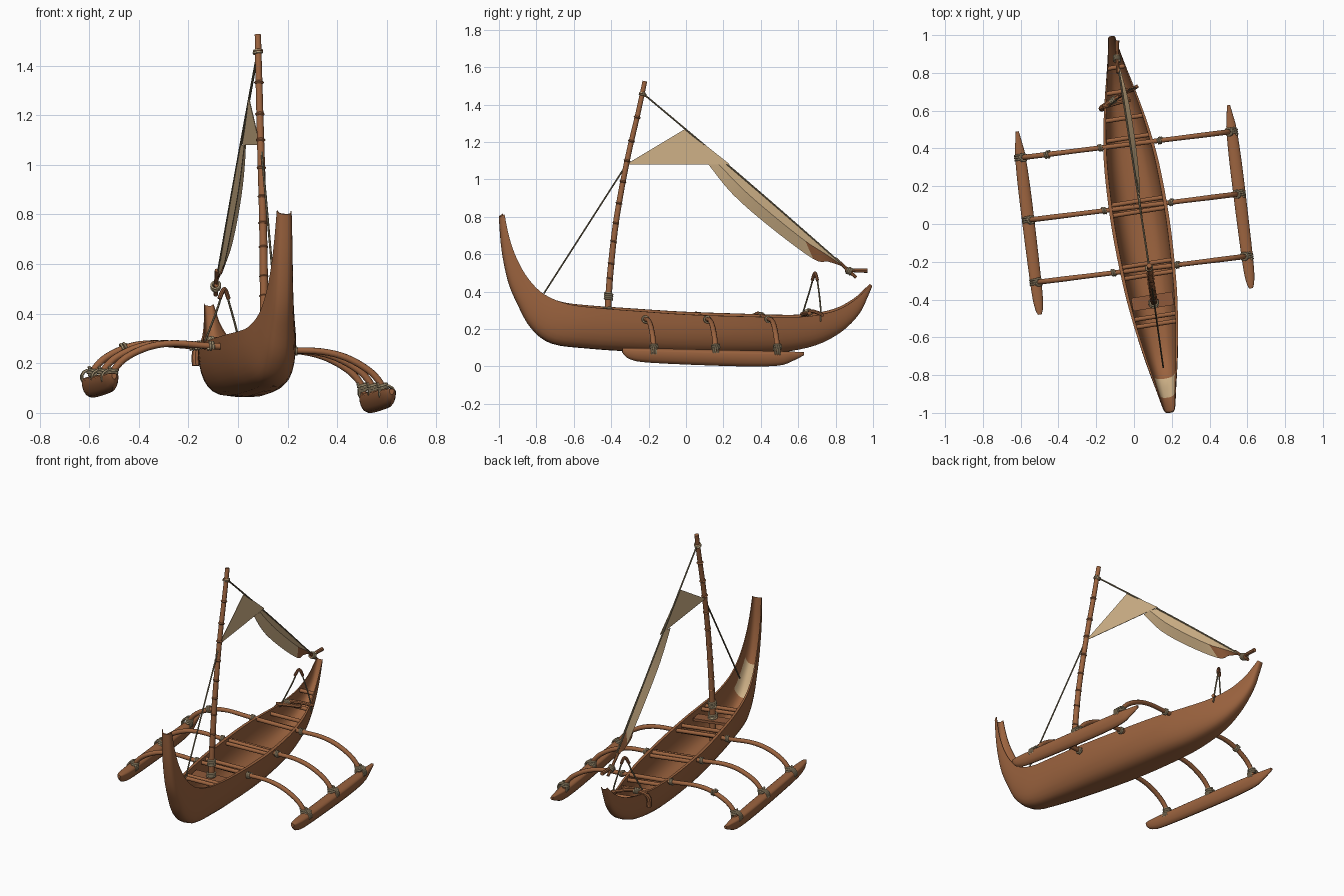
import bpy, bmesh, math
from mathutils import Vector

if "Cube" in bpy.data.objects:
    bpy.data.objects.remove(bpy.data.objects["Cube"])


def material(name, rgb):
    m = bpy.data.materials.new(name)
    m.diffuse_color = (*rgb, 1)
    m.use_nodes = True
    m.node_tree.nodes["Principled BSDF"].inputs["Base Color"].default_value = m.diffuse_color
    return m


WOOD = material("brown wood", (0.33, 0.125, 0.049))
DARK = material("dark wood", (0.27, 0.10, 0.042))
SAIL = material("tan cloth", (0.64, 0.455, 0.25))
LASH = material("pale lashing", (0.50, 0.39, 0.23))
ROPE = material("dull rope", (0.21, 0.17, 0.10))


def W(u, v, z, yaw=0.155, cx=0.035):
    """Boat frame (along, across, up) to world: the boat is yawed and rolled."""
    return Vector((cx - yaw * u + 0.99 * v, u + yaw * v, z - 0.055 * v))


def O(u, v, z):
    """Outrigger frame, yawed a little less than the hull."""
    return W(u, v, z, 0.123, 0.01)


def smooth_rows(rows, n):
    """Catmull-Rom interpolation of tuples of any length."""
    out = []
    for i in range(len(rows) - 1):
        p0, p1 = rows[max(i - 1, 0)], rows[i]
        p2, p3 = rows[i + 1], rows[min(i + 2, len(rows) - 1)]
        for k in range(n):
            t = k / n
            out.append(tuple(
                0.5 * (2 * b + (c - a) * t + (2 * a - 5 * b + 4 * c - d) * t * t
                       + (3 * b - a - 3 * c + d) * t ** 3)
                for a, b, c, d in zip(p0, p1, p2, p3)))
    return out + [tuple(rows[-1])]


def finish(name, bm, mats, angle=40):
    bmesh.ops.recalc_face_normals(bm, faces=bm.faces)
    me = bpy.data.meshes.new(name)
    bm.to_mesh(me)
    bm.free()
    for m in mats:
        me.materials.append(m)
    me.shade_smooth()
    me.set_sharp_from_angle(angle=math.radians(angle))
    ob = bpy.data.objects.new(name, me)
    bpy.context.collection.objects.link(ob)
    return ob


def loft(name, rings, mats, rule=None):
    """Skin closed rings and cap both ends; rule(i, j) gives a material index."""
    bm = bmesh.new()
    vs = [[bm.verts.new(p) for p in r] for r in rings]
    n = len(rings[0])
    for i in range(len(vs) - 1):
        for j in range(n):
            f = bm.faces.new((vs[i][j], vs[i][(j + 1) % n],
                              vs[i + 1][(j + 1) % n], vs[i + 1][j]))
            f.material_index = rule(i, j) if rule else 0
    bm.faces.new(vs[0])
    bm.faces.new(vs[-1][::-1])
    return finish(name, bm, mats)


def tube(name, pts, radius, mat, sides=10, n=4):
    """Round bar through points; radius is a number or one number per point."""
    rad = radius if isinstance(radius, (list, tuple)) else [radius] * len(pts)
    rows = [(*p, r) for p, r in zip(pts, rad)]
    if n > 1:
        rows = smooth_rows(rows, n)
    ps = [Vector(r[:3]) for r in rows]
    side, rings = None, []
    for i, p in enumerate(ps):
        d = (ps[min(i + 1, len(ps) - 1)] - ps[max(i - 1, 0)]).normalized()
        side = d.orthogonal() if side is None else side - d * side.dot(d)
        side.normalize()
        up = d.cross(side)
        rings.append([p + rows[i][3] * (side * math.cos(a) + up * math.sin(a))
                      for a in (2 * math.pi * k / sides for k in range(sides))])
    return loft(name, rings, [mat])


def coil(name, p, d, R, length, turns, mat=LASH, r=0.0055):
    """Rope wound round an axis."""
    d = Vector(d).normalized()
    a, steps = d.orthogonal().normalized(), turns * 12
    b = d.cross(a)
    pts = []
    for i in range(steps + 1):
        t = 2 * math.pi * i / 12
        pts.append(Vector(p) + d * length * (i / steps - 0.5)
                   + R * (a * math.cos(t) + b * math.sin(t)))
    tube(name, pts, r, mat, 6, 1)


# Hull: sheer (along, up), keel (along, up), half width
stations = [
    (-.975, .815, -1.0, .80, .030), (-.95, .69, -.985, .62, .037),
    (-.91, .575, -.95, .45, .045), (-.85, .47, -.90, .33, .057),
    (-.77, .39, -.83, .205, .074), (-.65, .34, -.72, .122, .097),
    (-.5, .32, -.52, .095, .121), (-.3, .305, -.3, .08, .142),
    (0, .285, 0, .066, .155), (.3, .275, .3, .065, .146),
    (.5, .27, .5, .074, .121), (.66, .275, .69, .112, .089),
    (.8, .305, .83, .185, .056), (.9, .36, .925, .28, .034),
    (.96, .415, .97, .37, .024), (.985, .44, .995, .43, .019)]
hull_rows = smooth_rows(stations, 4)
H = 16


def hull_side(row, wide, deep):
    ut, zt, uk, zk, w = row
    pts = []
    for j in range(H + 1):
        c, s = math.cos(math.pi * j / H), math.sin(math.pi * j / H)
        f = deep * abs(s) ** 0.9
        v = w * wide * math.copysign(abs(c) ** 0.66, c) if abs(c) > 1e-6 else 0
        pts.append(W(ut + (uk - ut) * f, v, zt + (zk - zt) * f))
    return pts


def hull_rule(i, j):
    # cloth patch laid inside the rising bow
    inner = j > H + 4 and j < 2 * H - 2
    return 1 if inner and -.89 < hull_rows[i][0] < -.79 else 0


loft("hull", [hull_side(r, 1, 1) + hull_side(r, .88, .82)[::-1] for r in hull_rows],
     [WOOD, SAIL], hull_rule)


def sheer(u):
    """Gunwale height and half width at a point along the boat."""
    r = min(hull_rows, key=lambda q: abs(q[0] - u))
    return r[1], r[4]


# Thwarts across the hull
for u in (.83, .70, .56, .455, .12, .065, -.21, -.27, -.49, -.53):
    z, w = sheer(u)
    tube("thwart", [W(u, -w * .92, z - .025), W(u, w * .92, z - .025)], .012, WOOD, 10, 1)

# Mast bench
bm = bmesh.new()
bmesh.ops.create_cube(bm, size=1)
for vert in bm.verts:
    c = vert.co
    vert.co = W(-.41 + c.y * .07, c.x * .22, .275 + c.z * .016)
finish("mast_bench", bm, [DARK])

# Outrigger floats, arched beams and their lashings
float_rows = smooth_rows([
    (-.41, .128, .105, .010), (-.37, .130, .07, .022), (-.25, .128, .05, .030),
    (.2, .118, .032, .033), (.42, .113, .035, .028), (.5, .11, .06, .018),
    (.56, .108, .09, .008)], 4)
for s, side in ((1, "right"), (-1, "left")):
    rings = []
    for u, zt, zb, w in float_rows:
        ring = []
        for k in range(16):
            a = 2 * math.pi * k / 16
            zz = math.sin(a)
            zz = zz * .25 if zz > 0 else zz      # flattened top
            ring.append(O(u, s * .565 + w * math.cos(a), zb + (zt - zb) * (zz + 1) / 1.25))
        rings.append(ring)
    loft(side + "_float", rings, [WOOD])
    for u in (.42, .09, -.24):
        arc = [(0, .262), (.17, .262), (.30, .264), (.40, .245), (.49, .20),
               (.54, .15), (.557, .10)]
        tube(side + "_beam", [O(u, s * v, z) for v, z in arc],
             [.013, .013, .013, .014, .014, .014, .013], WOOD)
        axis = O(0, s, 0) - O(0, 0, 0)
        coil("hull_lashing", O(u, s * (sheer(u)[1] + .025 + s * .02), .262), axis, .016, .022, 2)
        coil("float_lashing", O(u, s * .55, .135), O(0, s * .2, -1), .019, .032, 3)
        coil("float_strap", O(u, s * .565, .112), O(1, 0, 0) - O(0, 0, 0), .030, .035, 3)
# Joint on the aft left beam
coil("beam_joint_lashing", O(.42, -.42, .24), (1, .12, .3), .018, .025, 2)

# Mast with bamboo nodes
mast = [(.105, -.42, .14), (.105, -.415, .35), (.104, -.40, .55), (.10, -.37, .80),
        (.091, -.315, 1.1), (.084, -.255, 1.36), (.08, -.22, 1.525)]
tube("mast", mast, [.019, .018, .017, .016, .015, .014, .013], WOOD, 12)
mast_fine = smooth_rows(mast, 8)
for z in (.47, .56, .68, .77, .89, 1.0, 1.1, 1.2, 1.32, 1.45):
    p = Vector(min(mast_fine, key=lambda q: abs(q[2] - z)))
    tube("mast_node", [p + Vector((0, -.0015, -.006)), p, p + Vector((0, .0015, .006))],
         [.015, .020, .015], WOOD, 12, 1)
coil("mast_lashing", (.105, -.414, .375), (0, .05, 1), .021, .04, 4)
coil("mast_foot_lashing", (.105, -.418, .30), (0, .05, 1), .024, .03, 3)


# Yard rope from mast head to the aft spar
def yard(y):
    t = (y + .225) / 1.1
    return Vector((.08 - .17 * t, y, 1.455 - .945 * t + .008 * math.sin(math.pi * t)))


tube("yard_rope", [yard(-.225 + 1.1 * i / 10) for i in range(11)], .005, ROPE, 6, 1)
coil("mast_head_lashing", (.08, -.232, 1.455), (0, .2, 1), .016, .016, 2)

# Aft spar ends
tube("spar_end", [(-.085, .80, .575), (-.09, .91, .475)], .009, WOOD, 8, 1)
tube("spar_fork", [(-.088, .85, .515), (-.09, .97, .512)], [.009, .012], WOOD, 8, 1)
coil("spar_lashing", (-.09, .875, .51), (0, 1, -.5), .017, .03, 3)


# Sail: a pleated sheet made of rows of points, given a thin cloth thickness
def cloth(name, rows, mats, rule=None):
    bm = bmesh.new()
    vs = [[bm.verts.new(p) for p in r] for r in rows]
    for i in range(len(vs) - 1):
        for j in range(len(vs[0]) - 1):
            f = bm.faces.new((vs[i][j], vs[i][j + 1], vs[i + 1][j + 1], vs[i + 1][j]))
            f.material_index = rule(i, j) if rule else 0
    bmesh.ops.recalc_face_normals(bm, faces=bm.faces)
    bmesh.ops.solidify(bm, geom=bm.faces[:], thickness=0.003)
    finish(name, bm, mats, 20)


# Upper triangle, split down the middle
foot_a, foot_b = Vector((.09, -.32, 1.08)), Vector((.02, .235, 1.08))
tip_a, tip_b = yard(-.004), yard(.004)
cloth("upper_sail", [[foot_a, tip_a], [foot_a.lerp(foot_b, .55), tip_a.lerp(tip_b, .5)],
                     [foot_b, tip_b]], [SAIL])

# Long gathered panel below the yard, folded along its middle
lower = smooth_rows([(.12, 1.08), (.25, .92), (.45, .745), (.68, .575), (.76, .56),
                     (.84, .535)], 4)
rows = []
for i, (y, z) in enumerate(lower):
    t = i / (len(lower) - 1)
    top = yard(.22 + .64 * t)
    low = Vector((yard(y).x, y, z))
    mid = top.lerp(low, .45) + Vector((.03 * math.sin(math.pi * (.15 + .8 * t)), 0, 0))
    rows.append([top, mid, low])
cloth("gathered_sail", rows, [SAIL, WOOD],
      lambda i, j: 1 if lower[i][0] > .64 and j == 1 else 0)

# Forestay and aft sheet loop
tube("forestay", [(.093, -.318, 1.08), (.155, -.76, .39)], .0045, ROPE, 6, 1)
tube("sheet_loop", [(-.14, .62, .27), (-.09, .66, .40), (-.055, .69, .495), (-.035, .705, .44),
                    (.0, .72, .31), (.01, .72, .24)], .0045, ROPE, 6)
tube("sheet_hook", [(-.075, .675, .46), (-.055, .69, .50), (-.038, .703, .46)], .009, DARK, 8)

# Steering crosspiece over the stern quarter
tube("steering_bar", [(-.17, .61, .19), (-.165, .62, .26), (-.09, .67, .295), (.02, .73, .275)],
     [.016, .014, .011, .010], WOOD, 8)
tube("steering_brace", [(-.165, .62, .28), (-.02, .66, .285)], .011, WOOD, 8, 1)
coil("steering_lashing", (-.11, .655, .29), (.8, .5, .2), .015, .03, 3)
